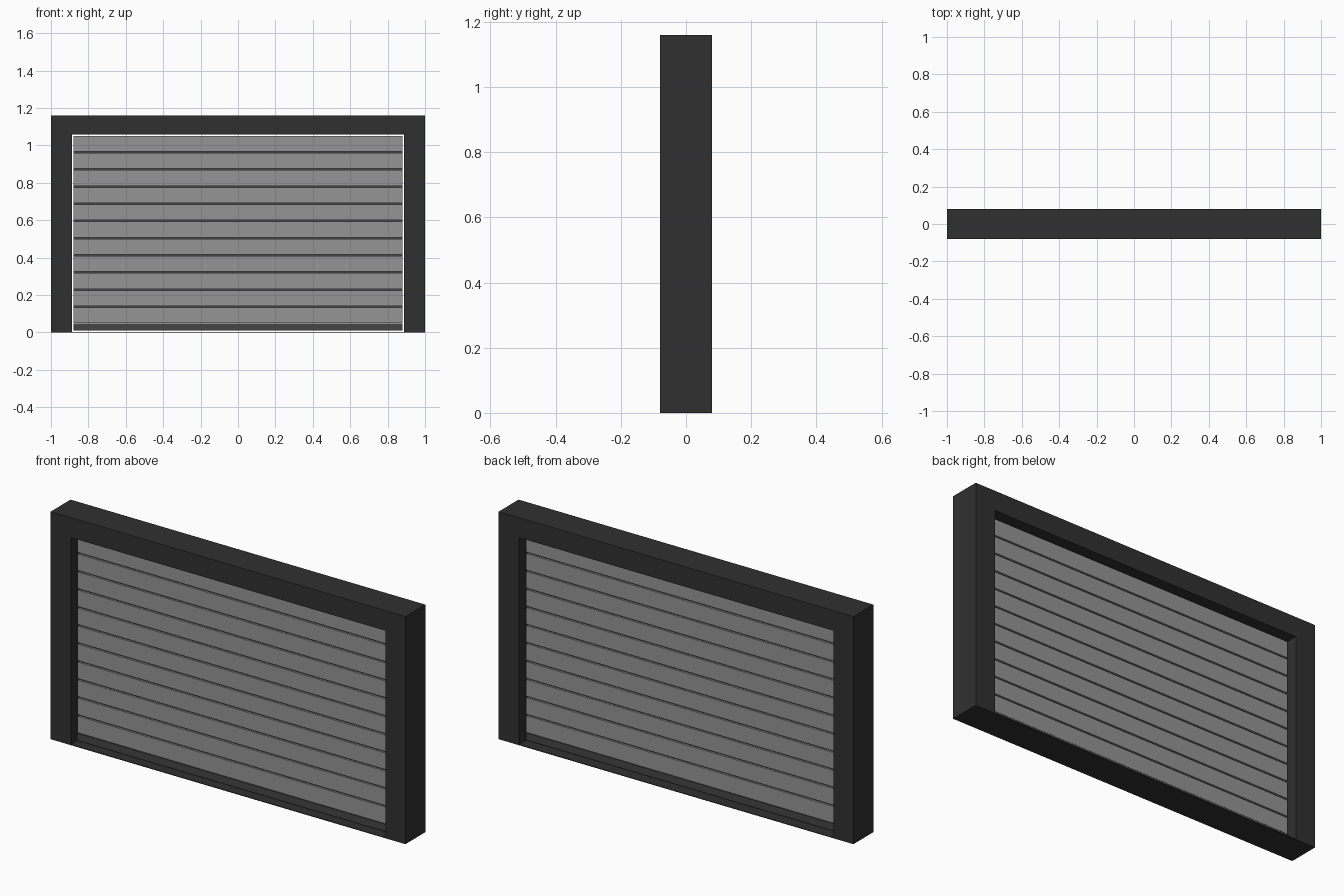
import bpy

if "Cube" in bpy.data.objects:
    bpy.data.objects.remove(bpy.data.objects["Cube"])


def material(name, v):
    m = bpy.data.materials.new(name)
    m.diffuse_color = (v, v, v, 1)
    m.use_nodes = True
    m.node_tree.nodes["Principled BSDF"].inputs["Base Color"].default_value = m.diffuse_color
    return m


DARK = material("dark_metal", 0.03)
GREY = material("slat_grey", 0.3)
BAR = material("bar_grey", 0.06)


def mesh_object(name, verts, faces, mat):
    me = bpy.data.meshes.new(name)
    me.from_pydata(verts, [], faces)
    me.materials.append(mat)
    ob = bpy.data.objects.new(name, me)
    bpy.context.collection.objects.link(ob)
    return ob


def prism(name, profile, y0, y1, mat):
    """Extrude an anticlockwise xz outline from y0 to y1."""
    n = len(profile)
    verts = [(x, y, z) for y in (y0, y1) for x, z in profile]
    faces = [tuple(range(n)), tuple(range(2 * n - 1, n - 1, -1))]
    faces += [(i, i + n, (i + 1) % n + n, (i + 1) % n) for i in range(n)]
    return mesh_object(name, verts, faces, mat)


def box(name, half_x, y0, y1, z0, z1, mat):
    return prism(name, [(-half_x, z0), (half_x, z0), (half_x, z1), (-half_x, z1)], y0, y1, mat)


IN, TOP = 0.887, 1.058       # opening half width and height
PITCH, Z0, COUNT = 0.0918, 0.045, 11

# Door surround: one arch-shaped outline, plus the thin threshold
prism("door_frame", [(-1, 0), (-IN, 0), (-IN, TOP), (IN, TOP), (IN, 0),
                     (1, 0), (1, 1.16), (-1, 1.16)], -0.08, 0.08, DARK)
box("threshold", IN, -0.08, 0.08, 0, 0.003, DARK)

# Roller slats with dark joints between them
for i in range(COUNT):
    z = Z0 + i * PITCH
    box(f"slat_{i + 1}", 0.88, -0.035, 0.03, z + 0.004, z + PITCH - 0.004, GREY)
    if i:
        box(f"slat_joint_{i}", 0.879, -0.025, 0.02, z - 0.005, z + 0.005, BAR)

# Bottom bar
box("bottom_bar", 0.88, -0.038, 0.032, 0.01, Z0 + 0.002, BAR)
